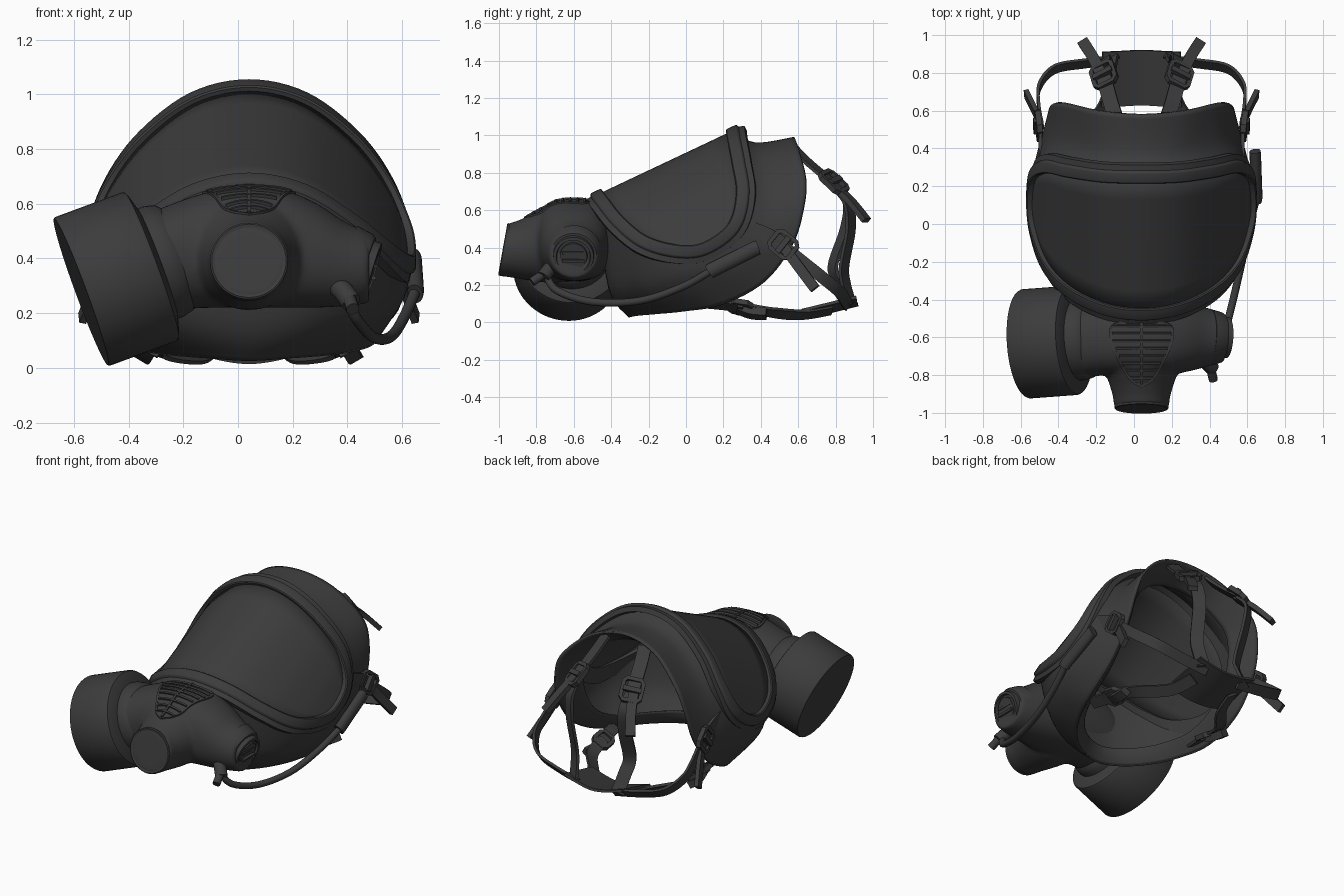
import bpy, bmesh, math
from mathutils import Vector as V
from mathutils.bvhtree import BVHTree

if "Cube" in bpy.data.objects:
    bpy.data.objects.remove(bpy.data.objects["Cube"])

CX = 0.04  # symmetry plane of the mask
mat = bpy.data.materials.new("dark_rubber")
mat.diffuse_color = (0.045, 0.045, 0.045, 1)
mat.use_nodes = True
mat.node_tree.nodes["Principled BSDF"].inputs["Base Color"].default_value = mat.diffuse_color


def spline(pts, n, closed=False):
    """Catmull-Rom through pts, n steps per segment."""
    p = [V(q) for q in pts]
    m, out = len(p), []
    for i in range(m if closed else m - 1):
        g = (lambda k: p[k % m]) if closed else (lambda k: p[max(0, min(m - 1, k))])
        a, b, c, d = g(i - 1), g(i), g(i + 1), g(i + 2)
        for k in range(n):
            t = k / n
            out.append(0.5 * (2 * b + (c - a) * t + (2 * a - 5 * b + 4 * c - d) * t * t
                              + (3 * b - a - 3 * c + d) * t ** 3))
    return out if closed else out + [p[-1]]


def loft(name, rings, wrap=True, loop=False, caps=False, solid=0):
    """Skin between rings; wrap closes each ring, loop joins last to first."""
    bm = bmesh.new()
    vs = [[bm.verts.new(q) for q in r] for r in rings]
    n, m = len(vs), len(vs[0])
    for i in range(n if loop else n - 1):
        for j in range(m if wrap else m - 1):
            a, b = vs[i], vs[(i + 1) % n]
            bm.faces.new((a[j], a[(j + 1) % m], b[(j + 1) % m], b[j]))
    if caps:
        bm.faces.new(vs[0])
        bm.faces.new(vs[-1])
    bmesh.ops.remove_doubles(bm, verts=bm.verts, dist=1e-5)
    bmesh.ops.recalc_face_normals(bm, faces=bm.faces)
    me = bpy.data.meshes.new(name)
    bm.to_mesh(me)
    bm.free()
    me.materials.append(mat)
    ob = bpy.data.objects.new(name, me)
    bpy.context.collection.objects.link(ob)
    if solid:
        md = ob.modifiers.new("thickness", 'SOLIDIFY')
        md.thickness, md.offset = solid, 0
    return ob


def sweep(name, pts, prof, side, closed=False):
    """Move a profile along pts; its first axis follows side (vector or list)."""
    pts, n, rings = [V(p) for p in pts], len(pts), []
    for i, p in enumerate(pts):
        a = pts[(i - 1) % n] if closed else pts[max(i - 1, 0)]
        b = pts[(i + 1) % n] if closed else pts[min(i + 1, n - 1)]
        t = (b - a).normalized()
        s = V(side[i] if isinstance(side, list) else side)
        s = (s - t * s.dot(t)).normalized()
        u = t.cross(s)
        rings.append([p + s * x + u * y for x, y in prof])
    return loft(name, rings, loop=closed, caps=not closed)


def circle(r, n=16):
    return [(r * math.cos(k * math.tau / n), r * math.sin(k * math.tau / n)) for k in range(n)]


def rect(w, h):
    return [(-w / 2, -h / 2), (w / 2, -h / 2), (w / 2, h / 2), (-w / 2, h / 2)]


def lathe(name, prof, origin, axis, n=48):
    """Revolve (radius, height) points about an axis."""
    d = V(axis).normalized()
    u = d.orthogonal().normalized()
    w = d.cross(u)
    return loft(name, [[V(origin) + d * h + u * x + w * y for x, y in circle(max(r, 1e-3), n)]
                       for r, h in prof], caps=True)


def buckle(name, c, d, nrm, size=0.12):
    d = V(d).normalized()
    w = d.cross(V(nrm)).normalized()
    up = w.cross(d)
    a, b = size / 2, size / 2 - 0.02
    corners = [(a, b), (b, a), (-b, a), (-a, b), (-a, -b), (-b, -a), (b, -a), (a, -b)]
    sweep(name + "_frame", [V(c) + w * x * 0.85 + d * y for x, y in corners],
          rect(0.03, 0.024), up, True)
    sweep(name + "_bar", [V(c) + up * 0.012 - w * a * 0.8, V(c) + up * 0.012 + w * a * 0.8],
          rect(0.03, 0.03), d)


def full(half):
    """Mirror a half loop (dx, y, z) to a closed loop round the mask."""
    return [(CX + x, y, z) for x, y, z in half] + [(CX - x, y, z) for x, y, z in half[-2:0:-1]]


# Visor: ruled between its upper and lower edges
upper = [(0, .25, 1.02), (.2, .255, .975), (.38, .28, .84), (.5, .30, .68), (.57, .25, .51), (.585, .1, .4)]
lower = [(.565, -.05, .385), (.5, -.22, .43), (.38, -.35, .53), (.2, -.44, .64), (0, -.47, .68)]
edge = spline(full(upper + lower), 6, True)
N = len(edge)
q = N // 4
loft("visor", [[edge[k % N].lerp(edge[(2 * q - k) % N], t / 6) for t in range(7)]
               for k in range(-q, q + 1)], wrap=False, solid=0.01)

# Visor frame: flat rim with one step, facing away from the head axis
axis = V((0, .906, .423))
radial = []
for p in edge:
    r = p - V((CX, 0, .35))
    radial.append(r - axis * r.dot(axis))
sweep("visor_frame", edge, [(-.03, -.07), (.002, -.07), (.01, -.04), (.022, -.034), (.026, -.028),
                            (.026, .024), (.02, .03), (-.03, .03)], radial, True)

# Face seal: skirt lofted from the frame to the rear edge, then folded inward
mid = full([(0, .37, .955), (.2, .38, .91), (.38, .42, .77), (.485, .44, .61), (.54, .40, .42), (.565, .2, .29),
            (.545, 0, .24), (.46, -.17, .2), (.36, -.29, .2), (.2, -.39, .2), (0, -.41, .19)])
rear = full([(0, .58, .985), (.23, .6, .93), (.41, .64, .77), (.47, .63, .62), (.49, .57, .42), (.49, .42, .22),
             (.46, .2, .1), (.38, 0, .065), (.28, -.15, .05), (.15, -.26, .04), (0, -.3, .03)])
loops = [edge, spline(mid, 6, True), spline(rear, 6, True)]
cols = [spline([l[k] for l in loops], 6) for k in range(N)]
loft("face_seal", [[c[i] for c in cols] for i in range(13)], solid=0.014)
ctr = V((CX, .1, .5))
lip = [p.lerp(ctr, .2) + V((0, -.05, 0)) for p in loops[2]]
lipcols = [spline([loops[2][k], loops[2][k].lerp(lip[k], .5) + V((0, .01, 0)), lip[k]], 3) for k in range(N)]
loft("inner_seal_lip", [[c[i] for c in lipcols] for i in range(7)], solid=0.01)

# Respirator body: squarish cross tube and flared front port merged into one shell
secs = [(-.33, -.625, .385, .20, .18), (-.2, -.605, .415, .2, .2), (-.08, -.6, .435, .2, .215),
        (.04, -.6, .44, .2, .22), (.17, -.6, .435, .2, .215), (.29, -.6, .41, .18, .19),
        (.39, -.6, .38, .155, .155), (.48, -.6, .365, .13, .13)]


def soft(c, x):
    e = .72 + .28 * min(1, abs(x - CX) / .4)  # rounder towards the ends
    return math.copysign(abs(c) ** e, c)


rings = [[(x, cy + ry * soft(a, x), cz + rz * soft(b, x)) for a, b in circle(1, 48)]
         for x, cy, cz, ry, rz in secs]
columns = [spline(c, 4) for c in zip(*rings)]
body = loft("respirator_body", [list(r) for r in zip(*columns)], caps=True)
flare = [(-.58, .43, .2), (-.7, .425, .215), (-.78, .41, .195), (-.85, .395, .17), (-.91, .388, .152)]
pr = [[V((CX + x * r, y, z + w * r)) for x, w in circle(1, 48)] for y, z, r in flare]
pr.append([V((CX + x * .144, -.978 + .026 * w, .39 + w * .14)) for x, w in circle(1, 48)])
port = loft("front_port", pr, caps=True)
bm = bmesh.new()
bm.from_mesh(body.data)
bm.from_mesh(port.data)
bm.to_mesh(body.data)
bm.free()
bpy.data.objects.remove(port)
rm = body.modifiers.new("merge", 'REMESH')
rm.mode, rm.voxel_size, rm.use_smooth_shade = 'VOXEL', 0.012, True
sm = body.modifiers.new("blend", 'SMOOTH')
sm.factor, sm.iterations = 0.5, 12
lathe("port_rim", [(.143, -.03), (.142, .004), (.136, .008), (.11, .0), (0, -.006)],
      (CX, -.972, .39), (0, -.985, .176))

# Speech grille: slats, spine and teardrop border laid into the body
bpy.context.view_layer.update()
tree = BVHTree.FromObject(body, bpy.context.evaluated_depsgraph_get())


def on_body(x, y):
    hit = tree.ray_cast(V((x, y, 2)), V((0, 0, -1)))[0]
    return hit if hit else V((x, y, .6))


tear = spline([(0, -.86, 0), (.06, -.82, 0), (.12, -.72, 0), (.165, -.6, 0), (.14, -.53, 0), (0, -.505, 0)], 5)
border = [on_body(CX + p.x, p.y) for p in tear] + [on_body(CX - p.x, p.y) for p in tear[-2:0:-1]]
sweep("grille_border", border, rect(.012, .012), (0, -.2, 1), True)
for i in range(8):
    y = -.54 - i * .039
    w = min(.155, .16 - max(0, -.6 - y) * .44)
    sweep(f"grille_slat_{i}", [on_body(CX + w * k / 5, y) for k in range(-5, 6)], rect(.012, .02), (0, 1, .4))
sweep("grille_spine", [on_body(CX, -.52 - k * .033) for k in range(11)], rect(.014, .018), (1, 0, 0))

# Filter canister and its collar
fa = (-.935, -.07, -.345)
lathe("filter_canister", [(.2, -.02), (.27, 0), (.285, .006), (.29, .015), (.29, .274), (.286, .282), (0, .282)],
      (-.31, -.615, .375), fa, 64)
lathe("filter_collar", [(.185, -.1), (.205, -.08), (.215, -.04), (.215, .01)], (-.31, -.615, .375), fa)

# Side valve: stepped rings and a grip bar
va = V((.955, -.06, -.28)).normalized()
vo = V((.465, -.6, .36))
lathe("side_valve", [(.145, -.07), (.132, -.01), (.122, .004), (.11, .005), (.108, .032), (.092, .034),
                     (.088, .016), (.074, .016), (.072, .03), (0, .03)], vo, va)
for k in (-.022, .022):
    c = vo + va * .033 + V((0, 0, k))
    sweep("valve_grip", [c - V((0, .06, 0)), c + V((0, .06, 0))], rect(.016, .014), va)

# Drinking tube: nozzle, hose and holder sleeve
sweep("tube_nozzle", [(.34, -.68, .32), (.385, -.735, .28), (.415, -.765, .24)], circle(.038), (0, 0, 1))
sweep("nozzle_tip", [(.405, -.76, .26), (.42, -.825, .215)], circle(.024), (0, 0, 1))
sweep("drinking_tube", spline([(.39, -.75, .26), (.44, -.69, .17), (.5, -.5, .11), (.56, -.25, .115),
                               (.61, -.02, .19), (.65, .15, .285)], 8), circle(.02), (0, 0, 1))
sweep("tube_sleeve", [(.647, .125, .27), (.65, .14, .28), (.642, .37, .395), (.64, .385, .4)],
      [(x * 1.05, y * .8) for x, y in circle(.038)], (0, -.45, .9))

# Head harness: mirrored straps with tails and buckles, plus the neck pad
for s, tag in ((-1, "left"), (1, "right")):
    def m(*pts):
        return spline([(CX + s * x, y, z) for x, y, z in pts], 6)
    X, out = (.85, -.5 * s, 0), V((s, 0, 0))
    o = .015 * s
    sweep(f"forehead_tab_{tag}", m((.14, .57, .94), (.165, .65, .86), (.2, .78, .75)), rect(.08, .018), X)
    sweep(f"forehead_tail_{tag}", m((.2, .76, .755), (.25, .87, .66), (.31, .965, .545)), rect(.06, .03), X)
    sweep(f"forehead_strap_{tag}", m((.2, .79, .73), (.2, .865, .64), (.19, .865 + o, .5), (.18, .815 + 2 * o, .3),
                                     (.17, .84 + o, .2), (.16, .885, .1)), rect(.08, .018), X)
    buckle(f"forehead_buckle_{tag}", (CX + s * .2, .79, .75), (s * .2, .65, -.62), (s * .45, .6, .65), .14)
    side = (0, .6, .75)
    sweep(f"temple_tab_{tag}", m((.535, .34, .5), (.535, .44, .46), (.53, .54, .4)), rect(.085, .018), side)
    sweep(f"temple_tail_{tag}", m((.53, .52, .41), (.565, .6, .3), (.61, .69, .18)), rect(.055, .026), side)
    sweep(f"temple_strap_{tag}", m((.53, .53, .4), (.545, .63, .32), (.54, .73, .24), (.46, .82, .165),
                                   (.3, .85, .12), (.12, .87, .09)), rect(.065, .016), side)
    buckle(f"temple_buckle_{tag}", (CX + s * .545, .52, .415), (s * .1, .75, -.6), out, .13)
    L = (.85, 0, .5 * s)
    sweep(f"lower_tab_{tag}", m((.39, .12, .1), (.375, .22, .09), (.36, .32, .075)), rect(.075, .018), L)
    sweep(f"lower_tail_{tag}", m((.36, .28, .075), (.375, .35, .05), (.385, .43, .045)), rect(.055, .045), L)
    sweep(f"lower_strap_{tag}", m((.36, .3, .085), (.33, .45, .055), (.2, .62, .04), (.15, .78, .065)),
          rect(.075, .016), L)
    buckle(f"lower_buckle_{tag}", (CX + s * .36, .29, .082), (0, 1, -.15), (s * .5, -.1, -.85), .11)
sweep("neck_pad", spline([(CX - .21, .765, .1), (CX - .1, .77, .07), (CX, .775, .058), (CX + .1, .77, .07),
                          (CX + .21, .765, .1)], 6), rect(.3, .016), (0, .96, .24))

# Smooth shading that keeps hard edges
for ob in bpy.data.objects:
    ob.select_set(ob.type == 'MESH')
bpy.context.view_layer.objects.active = body
bpy.ops.object.shade_smooth_by_angle(angle=math.radians(35))
